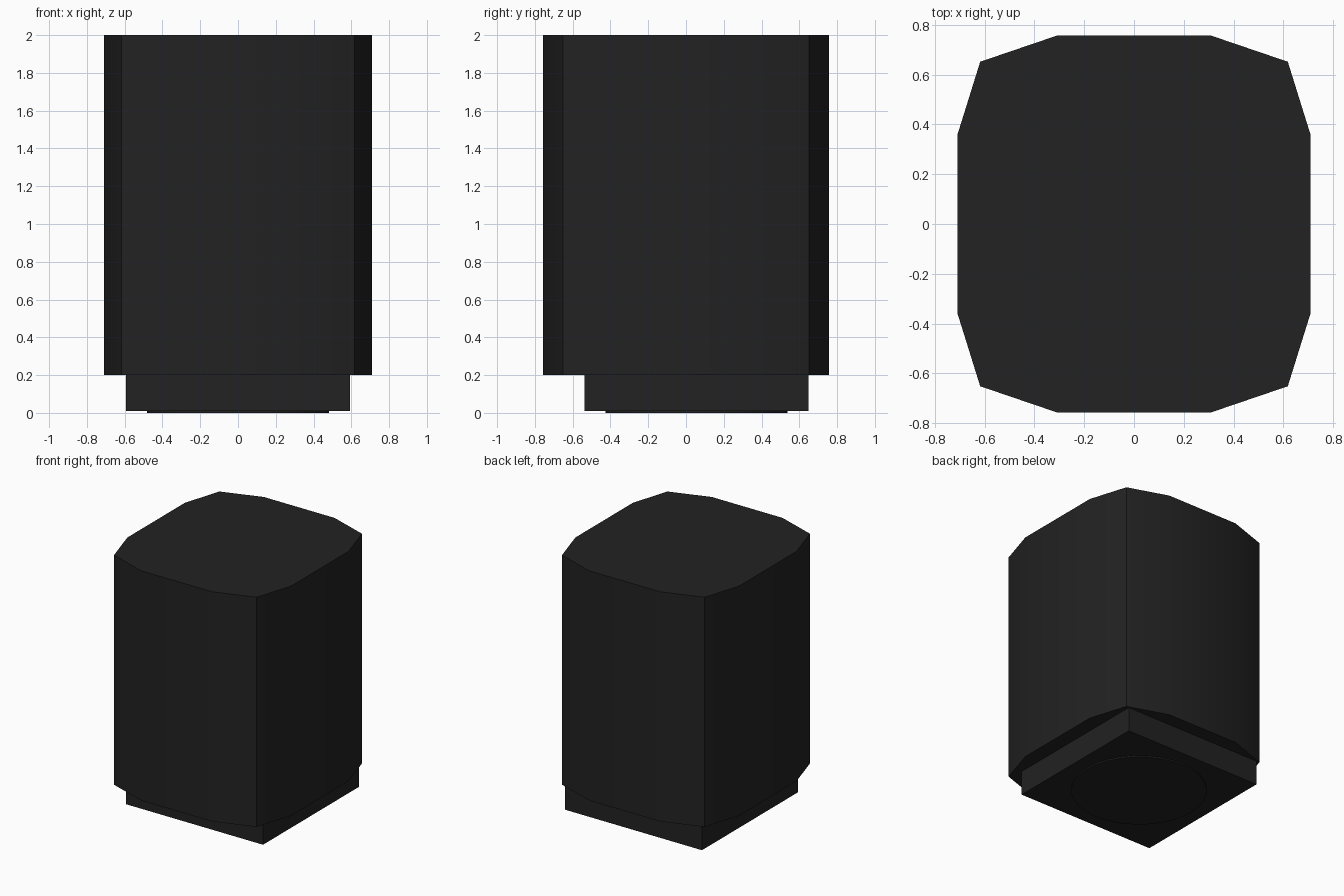
import bpy, bmesh, math

cube = bpy.data.objects.get("Cube")
if cube:
    bpy.data.objects.remove(cube, do_unlink=True)

black = bpy.data.materials.new("matte_black")
black.use_nodes = True
colour = (0.016, 0.016, 0.016, 1)
black.diffuse_color = colour
black.node_tree.nodes["Principled BSDF"].inputs["Base Color"].default_value = colour


def prism(name, outline, z0, z1):
    """Extrude a closed outline from z0 up to z1, smooth across shallow edges."""
    bm = bmesh.new()
    face = bm.faces.new([bm.verts.new((x, y, z0)) for x, y in outline])
    top = bmesh.ops.extrude_face_region(bm, geom=[face])["geom"]
    bmesh.ops.translate(bm, vec=(0, 0, z1 - z0),
                        verts=[g for g in top if isinstance(g, bmesh.types.BMVert)])
    bmesh.ops.recalc_face_normals(bm, faces=bm.faces)
    mesh = bpy.data.meshes.new(name)
    bm.to_mesh(mesh)
    bm.free()
    mesh.materials.append(black)
    obj = bpy.data.objects.new(name, mesh)
    bpy.context.collection.objects.link(obj)
    bpy.ops.object.select_all(action="DESELECT")
    obj.select_set(True)
    bpy.context.view_layer.objects.active = obj
    bpy.ops.object.shade_smooth_by_angle(angle=math.radians(30))
    return obj


# Main body: one quarter of the outline mirrored into all four
quarter = [(0.71, 0.357), (0.618, 0.652), (0.307, 0.758)]
left_half = quarter + [(-x, y) for x, y in reversed(quarter)]
prism("body", left_half + [(-x, -y) for x, y in left_half], 0.2, 2.0)

# Square foot, set slightly towards the back
c, h = 0.056, 0.593
prism("foot", [(-h, c - h), (h, c - h), (h, c + h), (-h, c + h)], 0.01, 0.2)

# Round pad under the foot
n, r = 32, 0.482
ring = [math.tau * i / n for i in range(n)]
prism("bottom_pad", [(r * math.cos(a), c + r * math.sin(a)) for a in ring], 0.0, 0.01)
